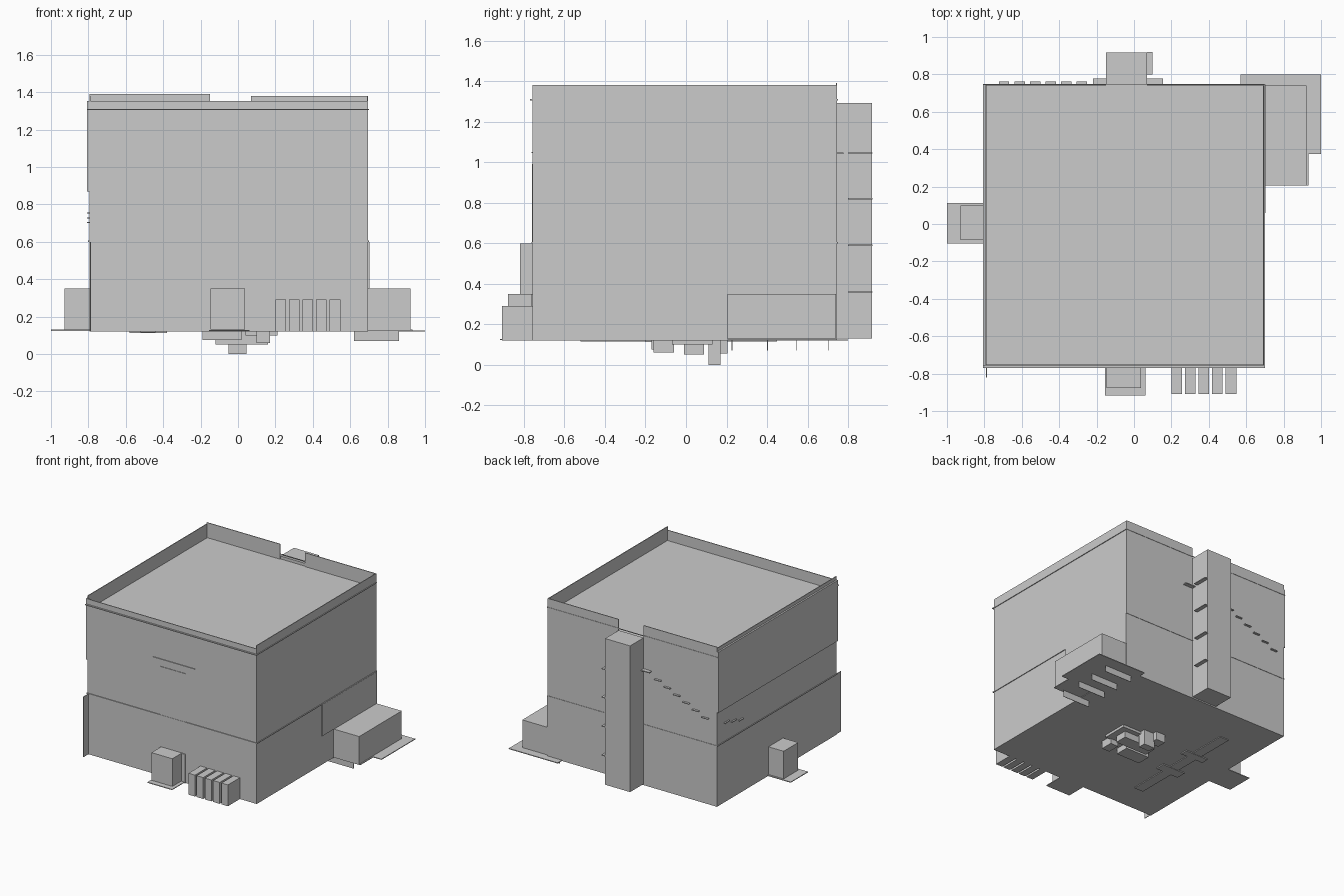
import bpy
import bmesh

default = bpy.data.objects.get("Cube")
if default:
    bpy.data.objects.remove(default, do_unlink=True)


def boxes(name, spans):
    """One object made of axis-aligned boxes, each given as x, y and z ranges."""
    bm = bmesh.new()
    for span in spans:
        made = bmesh.ops.create_cube(bm, size=1)
        for v in made["verts"]:
            for axis, (low, high) in enumerate(span):
                v.co[axis] = low if v.co[axis] < 0 else high
    mesh = bpy.data.meshes.new(name)
    bm.to_mesh(mesh)
    bm.free()
    obj = bpy.data.objects.new(name, mesh)
    bpy.context.collection.objects.link(obj)
    return obj


def box(name, x, y, z):
    return boxes(name, [(x, y, z)])


# Main extents
LEFT, RIGHT = -0.795, 0.695
FRONT, BACK = -0.757, 0.746
BASE, ROOF = 0.12, 1.27
T = 0.006                      # sheet thickness
BAY = (-0.15, 0.07)            # width shared by chimney and front bay
FULL_X, FULL_Y = (LEFT, RIGHT), (FRONT, BACK)

# Main block
box("building_body", FULL_X, FULL_Y, (BASE, ROOF))

# Thin parapets, open behind the chimney
box("front_parapet", FULL_X, (FRONT, FRONT + T), (ROOF, 1.353))
box("left_parapet", (RIGHT - T, RIGHT), FULL_Y, (ROOF, 1.38))
box("right_parapet", (LEFT, LEFT + T), FULL_Y, (ROOF, 1.38))
boxes("back_parapet", [
    ((LEFT, BAY[0]), (BACK - T, BACK), (ROOF, 1.39)),
    ((BAY[1], RIGHT), (BACK - T, BACK), (ROOF, 1.38)),
])

# Horizontal trim ledges and corner sheets
for name, z, out in (("lower_ledge", 0.6, 0.006), ("upper_ledge", 1.305, 0.013)):
    x0, x1, y0, y1 = LEFT - out, RIGHT + 0.006, FRONT - out, BACK + 0.003
    boxes(name, [
        ((x0, x1), (y0, FRONT), (z, z + T)),
        ((x0, x1), (BACK, y1), (z, z + T)),
        ((x0, LEFT), (y0, y1), (z, z + T)),
        ((RIGHT, x1), (y0, y1), (z, z + T)),
    ])
box("corner_fin", (-0.79, -0.786), (-0.82, FRONT), (BASE, 0.6))
box("upper_right_wall", (-0.808, LEFT), FULL_Y, (0.87, 1.353))

# Chimney with side rungs
box("chimney", BAY, (BACK, 0.917), (0.13, 1.293))
boxes("chimney_rungs", [
    ((BAY[1], 0.1), (0.8, 0.92), (z, z + T)) for z in (0.356, 0.587, 0.817, 1.043)
])
boxes("back_slab_edges", [
    ((-0.22, BAY[0]), (BACK, 0.777), (1.04, 1.047)),
    ((BAY[1], 0.155), (BACK, 0.777), (1.04, 1.047)),
])

# Steps descending the back wall and turning onto the right wall
boxes("back_steps", [
    ((x - 0.028, x + 0.028), (BACK, 0.763), (z, z + T))
    for x, z in ((-0.28 - 0.083 * i, 0.99 - 0.038 * i) for i in range(6))
])
boxes("right_steps", [
    ((LEFT - 0.012, LEFT), (y - 0.028, y + 0.028), (z, z + T))
    for y, z in ((0.63 - 0.09 * i, 0.75 - 0.025 * i) for i in range(3))
])

# Front bay: panel, entry box with floor plate, canopy line
box("front_panel", BAY, (FRONT - 0.008, FRONT), (BASE, 0.35))
box("upper_front_panel", BAY, (FRONT - 0.004, FRONT), (0.6, 0.99))
box("front_canopy", (-0.22, 0.15), (FRONT - 0.006, FRONT), (1.045, 1.05))
box("front_box", (-0.147, 0.037), (-0.878, FRONT), (0.13, 0.35))
box("front_plate", (-0.155, 0.062), (-0.917, FRONT), (0.122, 0.128))
boxes("front_bars", [
    ((x, x + 0.057), (-0.908, FRONT), (BASE, 0.29))
    for x in (0.2 + 0.0725 * i for i in range(5))
])

# Right annex
box("right_box", (-0.928, LEFT), (-0.085, 0.098), (0.13, 0.35))
box("right_plate", (-1, LEFT), (-0.105, 0.112), (0.124, 0.13))

# Left annex with floor plate, wall panel and hanging slats
box("left_box", (RIGHT, 0.923), (0.205, 0.74), (0.13, 0.35))
boxes("left_plate", [
    ((0.57, 1), (0.375, 0.8), (0.12, 0.126)),
    ((RIGHT, 0.932), (0.205, 0.375), (0.124, 0.13)),
])
box("left_wall_panel", (RIGHT, 0.702), (0.06, BACK), (0.35, 0.6))
boxes("left_slats", [
    ((0.62, 0.86), (y, y + 0.004), (0.07, 0.122)) for y in (0.225, 0.4, 0.545, 0.7)
])

# Fittings hanging under the floor
boxes("underfloor_fittings", [
    ((-0.19, 0.02), (-0.17, -0.06), (0.075, BASE)),
    ((-0.12, 0.16), (-0.01, 0.09), (0.05, BASE)),
    ((0.04, 0.21), (-0.07, 0.13), (0.1, BASE)),
    ((-0.05, 0.045), (0.11, 0.17), (0, BASE)),
    ((-0.12, -0.04), (0.13, 0.205), (0.055, BASE)),
    ((0.1, 0.17), (-0.16, -0.06), (0.06, BASE)),
])
boxes("underfloor_strip", [
    ((-0.52, -0.44), (-0.52, 0.45), (0.114, BASE)),
    ((-0.58, -0.38), (-0.2, -0.12), (0.112, BASE)),
    ((-0.58, -0.38), (0.08, 0.14), (0.112, BASE)),
])
